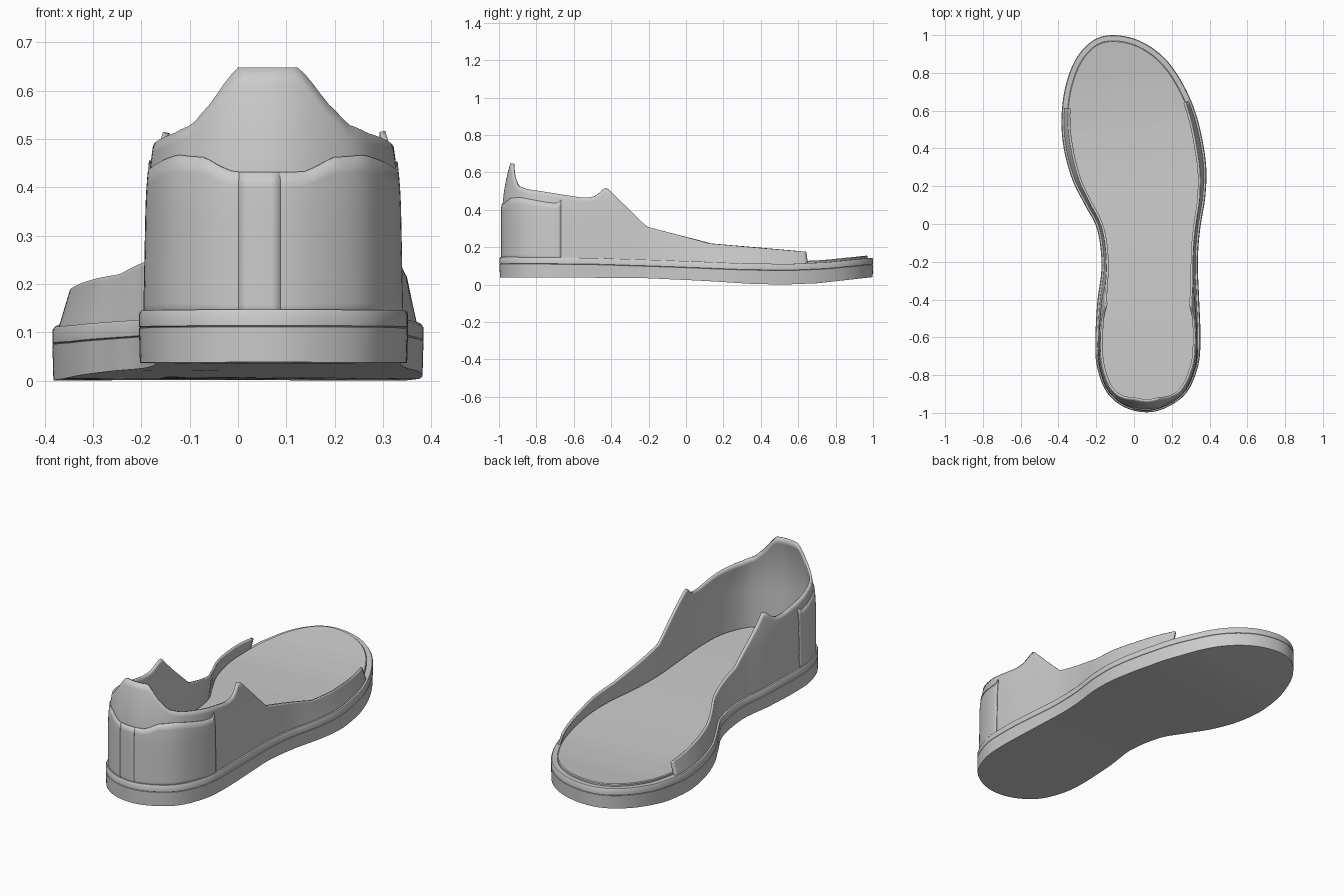
import bpy, math
from mathutils import Vector

cube = bpy.data.objects.get("Cube")
if cube:
    bpy.data.objects.remove(cube)

grey = bpy.data.materials.new("neutral grey")
grey.use_nodes = True
GREY = (0.6, 0.6, 0.6, 1)
grey.diffuse_color = GREY
grey.node_tree.nodes["Principled BSDF"].inputs["Base Color"].default_value = GREY

N = 130  # samples along each side of the outline


def curve(points):
    """Piecewise-linear function through (position, value) points."""
    def f(t):
        if t <= points[0][0]:
            return points[0][1]
        for (a, u), (b, v) in zip(points, points[1:]):
            if t <= b:
                return u + (v - u) * (t - a) / (b - a)
        return points[-1][1]
    return f


def spline(ctrl, first, last):
    """Catmull-Rom through the closed controls, resampled to N even steps."""
    dense, n = [], len(ctrl)
    for i in range(first, last):
        p0, p1, p2, p3 = (Vector(ctrl[(i + k) % n]) for k in (-1, 0, 1, 2))
        for s in range(30):
            t = s / 30
            dense.append(0.5 * (2 * p1 + (p2 - p0) * t + (2 * p0 - 5 * p1 + 4 * p2 - p3) * t**2
                                + (3 * p1 - p0 - 3 * p2 + p3) * t**3))
    dense.append(Vector(ctrl[last % n]))
    dist = [0.0]
    for a, b in zip(dense, dense[1:]):
        dist.append(dist[-1] + (b - a).length)
    fx = curve(list(zip(dist, [p.x for p in dense])))
    fy = curve(list(zip(dist, [p.y for p in dense])))
    return [Vector((fx(dist[-1] * k / N), fy(dist[-1] * k / N))) for k in range(N)]


# Footprint: toe, down the +x side to the heel, back up the -x side
side_a = [(-.11, 1), (.03, .97), (.16, .88), (.26, .74), (.335, .56), (.38, .33), (.378, .15),
          (.35, -.03), (.338, -.2), (.345, -.4), (.352, -.6), (.34, -.75), (.28, -.89), (.18, -.968)]
side_b = [(.07, -.997), (-.05, -.97), (-.145, -.89), (-.195, -.76), (-.205, -.63), (-.195, -.42),
          (-.172, -.22), (-.195, -.03), (-.26, .1), (-.325, .23), (-.37, .39), (-.384, .55),
          (-.365, .72), (-.31, .87), (-.22, .97)]
controls = side_a + side_b
heel = len(side_a)
outline = spline(controls, 0, heel) + spline(controls, heel, len(controls))
M = len(outline)

inward = []
for i in range(M):
    d = (outline[(i + 1) % M] - outline[i - 1]).normalized()
    inward.append(Vector((d.y, -d.x)))

# Heights along the length
bottom = curve([(-1, .038), (-.25, .036), (.1, .02), (.35, .004), (.52, 0), (.7, .007), (1, .04)])
rim = curve([(-1, .147), (-.5, .143), (-.1, .13), (.3, .114), (.55, .11), (.75, .119), (1, .143)])
collar = curve([(-.983, .648), (-.972, .62), (-.955, .575), (-.925, .53), (-.87, .512), (-.7, .487),
                (-.56, .466), (-.51, .466), (-.48, .475), (-.425, .522), (-.21, .31), (.12, .22),
                (.66, .175)])
seam = curve([(-1, .432), (-.985, .432), (-.955, .462), (-.9, .467), (-.75, .44), (-.69, .435),
              (-.66, .462)])
lean = curve([(-1, 0), (-.5, .03), (0, .1), (.4, .3)])


def wall_point(i, z, out=0.0):
    """Point on the outside of the upper at outline sample i and height z."""
    y = outline[i].y
    inset = .013 + lean(y) * max(0, z - rim(y)) + .5 * max(0, z - .35)**2 - out
    p = outline[i] + inward[i] * inset
    return (p.x, p.y, z)


def add(name, verts, faces, thickness=0, angle=35):
    mesh = bpy.data.meshes.new(name)
    mesh.from_pydata(verts, [], faces)
    mesh.materials.append(grey)
    ob = bpy.data.objects.new(name, mesh)
    bpy.context.collection.objects.link(ob)
    if thickness:
        mod = ob.modifiers.new("thickness", "SOLIDIFY")
        mod.thickness, mod.offset = thickness, -1
    bpy.ops.object.select_all(action="DESELECT")
    ob.select_set(True)
    bpy.context.view_layer.objects.active = ob
    bpy.ops.object.shade_smooth_by_angle(angle=math.radians(angle))
    return ob


def loft(name, rings):
    """Solid on the footprint: each ring is (inset, height function)."""
    verts, faces = [], []
    for inset, height in rings:
        for p, n in zip(outline, inward):
            q = p + n * inset
            verts.append((q.x, q.y, height(p.y)))
    for r in range(len(rings) - 1):
        for i in range(M):
            a, b, j = r * M, (r + 1) * M, (i + 1) % M
            faces.append((a + j, a + i, b + i, b + j))
    # caps run across from one side to the other
    top = (len(rings) - 1) * M
    for i in range(N):
        quad = list(dict.fromkeys((i, i + 1, M - i - 1, (M - i) % M)))
        faces.append(quad)
        faces.append([top + k for k in reversed(quad)])
    return add(name, verts, faces)


def panel(name, columns, low, high, rows, out, thickness):
    """Sheet following the upper between two height functions."""
    verts, faces = [], []
    for i in columns:
        y = outline[i].y
        for r in range(rows + 1):
            z = low(y) + (high(y) - low(y)) * r / rows
            verts.append(wall_point(i, z, out))
    for c in range(len(columns) - 1):
        for r in range(rows):
            a = c * (rows + 1) + r
            b = a + rows + 1
            faces.append((a, a + 1, b + 1, b))
    return add(name, verts, faces, thickness)


def shifted(f, dz):
    return lambda y: f(y) + dz


# Sole with a foxing band, then the insole
loft("outsole", [(.002, bottom), (0, shifted(rim, -.036)), (.006, shifted(rim, -.034))])
loft("foxing_band", [(.004, shifted(rim, -.036)), (0, shifted(rim, -.033)), (0, shifted(rim, -.006)),
                     (.004, rim), (.026, rim)])
loft("insole", [(.03, shifted(rim, -.03)), (.03, shifted(rim, .008)), (.034, shifted(rim, .012))])

# Open upper, from one forefoot round the heel to the other
wrap = [i for i in range(M) if outline[i].y < (.67 if i < N else .62)]
panel("upper", wrap, shifted(rim, -.02), collar, 16, 0, .012)

# Heel counter and centre strip
counter = [i for i in wrap if outline[i].y < -.66]
panel("heel_counter", counter, shifted(rim, -.02), seam, 10, .004, .004)
strip = [i for i in counter if outline[i].y < -.9 and -.005 < outline[i].x < .095]
panel("heel_strip", strip, shifted(rim, -.02), seam, 10, .006, .004)
